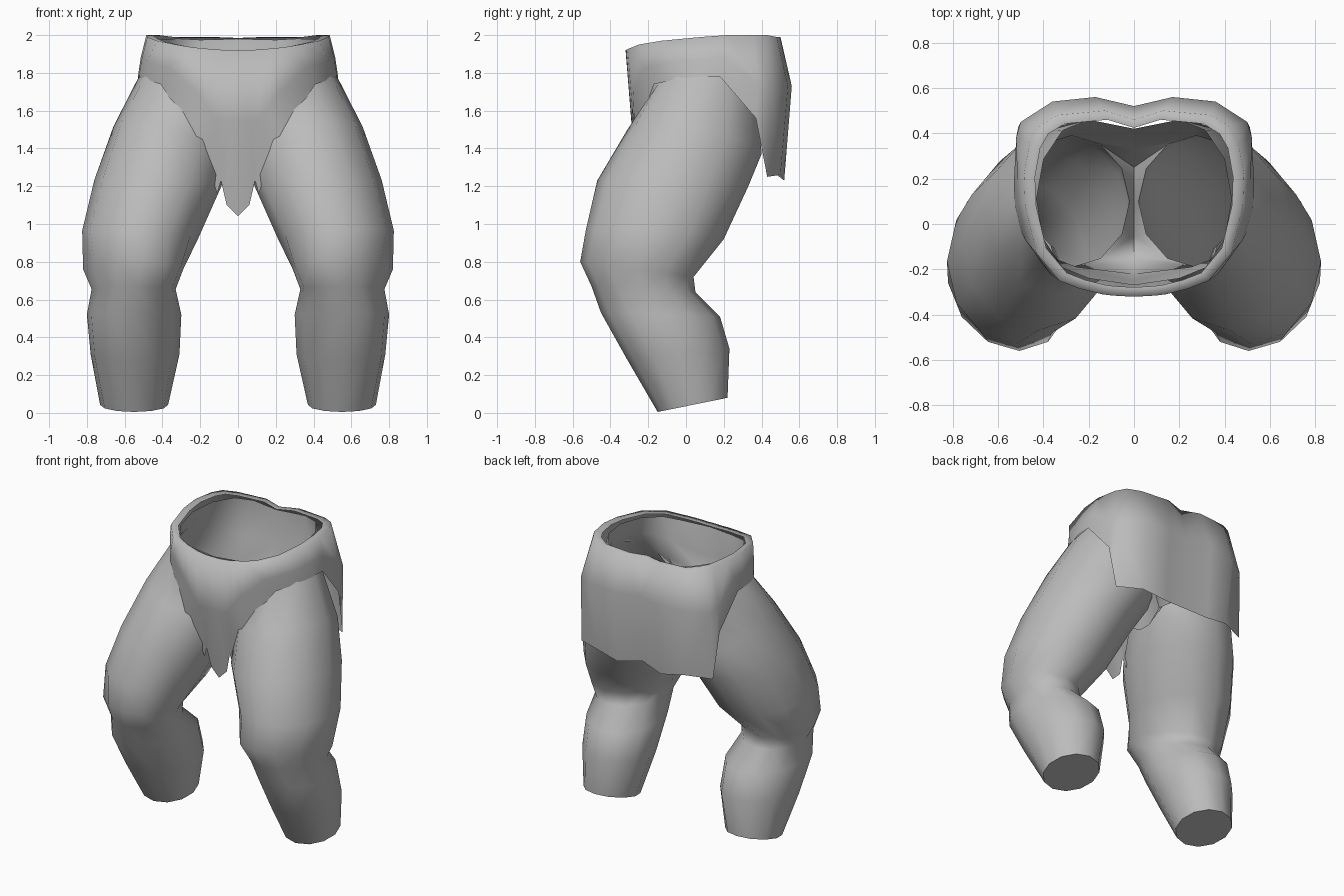
import bpy, bmesh, math

if "Cube" in bpy.data.objects:
    bpy.data.objects.remove(bpy.data.objects["Cube"])

grey = bpy.data.materials.new("plain_grey")
grey.diffuse_color = (0.5, 0.5, 0.5, 1)
grey.use_nodes = True
grey.node_tree.nodes["Principled BSDF"].inputs["Base Color"].default_value = grey.diffuse_color


def finish(name, bm, angle):
    bmesh.ops.remove_doubles(bm, verts=bm.verts, dist=0.0005)
    bmesh.ops.recalc_face_normals(bm, faces=bm.faces)
    me = bpy.data.meshes.new(name)
    bm.to_mesh(me)
    bm.free()
    ob = bpy.data.objects.new(name, me)
    bpy.context.collection.objects.link(ob)
    me.materials.append(grey)
    bpy.ops.object.select_all(action='DESELECT')
    ob.select_set(True)
    bpy.context.view_layer.objects.active = ob
    bpy.ops.object.shade_smooth_by_angle(angle=math.radians(angle))
    return ob


# Leg cross-sections: inner x, outer x, front y, front z, back y, back z,
# sideways tilt, inward skew of the front
SECTIONS = [
    (.37, .73, -.15, .005, .22, .08, 0, 0),
    (.31, .78, -.31, .28, .23, .34, 0, -.02),
    (.30, .80, -.45, .53, .18, .51, 0, -.02),
    (.33, .775, -.50, .67, .05, .64, 0, .02),
    (.29, .82, -.56, .80, .04, .72, 0, .05),
    (.21, .825, -.53, .97, .20, .92, .02, 0),
    (.09, .76, -.47, 1.23, .33, 1.20, .02, 0),
    (.03, .66, -.31, 1.50, .40, 1.37, .08, 0),
    (.02, .53, -.19, 1.66, .39, 1.54, .17, 0),
]
# Hip sections, open on the inner side, rising to the rim
HIPS = [
    (.02, .48, -.19, 1.78, .46, 1.70, .09, 0),
    (-.03, .43, -.24, 1.92, .46, 1.975, .02, 0),
]
# Centre line of the crotch from front rim to back rim: y, z
CENTRE = [(-.27, 1.915), (-.25, 1.72), (-.22, 1.60), (-.15, 1.46), (-.05, 1.35),
          (.06, 1.28), (.15, 1.28), (.25, 1.36), (.33, 1.50), (.39, 1.75), (.42, 1.98)]
SIDES = 12


def section(s, side):
    xi, xo, yf, zf, yb, zb, tilt, skew = s
    pts = []
    for i in range(SIDES):
        a = 2 * math.pi * i / SIDES
        c, t = math.cos(a), (1 + math.sin(a)) / 2
        pts.append((side * ((xi + xo) / 2 + c * (xo - xi) / 2 + skew * math.sin(a)),
                    yf + (yb - yf) * t, zf + (zb - zf) * t + tilt * c))
    return pts


# Both legs and hips, joined by a saddle at the crotch
bm = bmesh.new()
for side in (1, -1):
    rings = [[bm.verts.new(p) for p in section(s, side)] for s in SECTIONS]
    bm.faces.new(rings[0])
    for a, b in zip(rings, rings[1:]):
        for i in range(SIDES):
            j = (i + 1) % SIDES
            bm.faces.new((a[i], a[j], b[j], b[i]))
    top = rings[-1]
    outer = [9, 10, 11, 0, 1, 2, 3]
    rows = [[top[i] for i in outer]]
    for s in HIPS:
        pts = section(s, side)
        rows.append([bm.verts.new(pts[i]) for i in outer])
    for a, b in zip(rows, rows[1:]):
        for i in range(6):
            bm.faces.new((a[i], a[i + 1], b[i + 1], b[i]))
    # Saddle strip from the front rim, under the crotch, to the back rim
    path = ([rows[2][0], rows[1][0]] + [top[i] for i in range(9, 2, -1)]
            + [rows[1][6], rows[2][6]])
    middle = [bm.verts.new((0, y, z)) for y, z in CENTRE]
    for k in range(10):
        bm.faces.new((path[k], path[k + 1], middle[k + 1], middle[k]))
finish("legs", bm, 60)

# Waist cloth columns from front to back: rim, middle and ragged hem points
COLUMNS = [
    ((0, -.32, 1.92), (0, -.29, 1.55), (0, -.21, 1.04)),
    ((.06, -.318, 1.92), (.04, -.29, 1.55), (.06, -.21, 1.10)),
    ((.10, -.315, 1.923), (.08, -.288, 1.55), (.09, -.22, 1.23)),
    ((.14, -.31, 1.925), (.11, -.285, 1.55), (.11, -.21, 1.16)),
    ((.18, -.30, 1.93), (.16, -.285, 1.62), (.18, -.25, 1.36)),
    ((.24, -.285, 1.935), (.22, -.28, 1.70), (.22, -.27, 1.46)),
    ((.33, -.25, 1.95), (.37, -.22, 1.83), (.41, -.17, 1.74)),
    ((.43, -.13, 1.97), (.48, -.07, 1.86), (.50, -.03, 1.77)),
    ((.48, .08, 1.99), (.51, .09, 1.87), (.525, .08, 1.78)),
    ((.485, .22, 2.0), (.515, .20, 1.88), (.53, .18, 1.78)),
    ((.46, .36, 2.0), (.52, .38, 1.74), (.52, .37, 1.56)),
    ((.42, .43, 2.0), (.50, .45, 1.71), (.51, .43, 1.25)),
    ((.34, .48, 1.99), (.36, .54, 1.73), (.34, .50, 1.26)),
    ((.13, .50, 1.99), (.17, .56, 1.73), (.17, .52, 1.23)),
    ((0, .46, 1.985), (0, .52, 1.73), (0, .48, 1.26)),
]

bm = bmesh.new()
for side in (1, -1):
    cols = []
    for top, mid, hem in COLUMNS:
        # The rim folds inward
        lip = (top[0] * .9, .1 + (top[1] - .1) * .9, top[2] - .005)
        cols.append([bm.verts.new((side * x, y, z)) for x, y, z in (lip, top, mid, hem)])
    for a, b in zip(cols, cols[1:]):
        for k in range(3):
            bm.faces.new((a[k], b[k], b[k + 1], a[k + 1]))
finish("waist_cloth", bm, 120)
